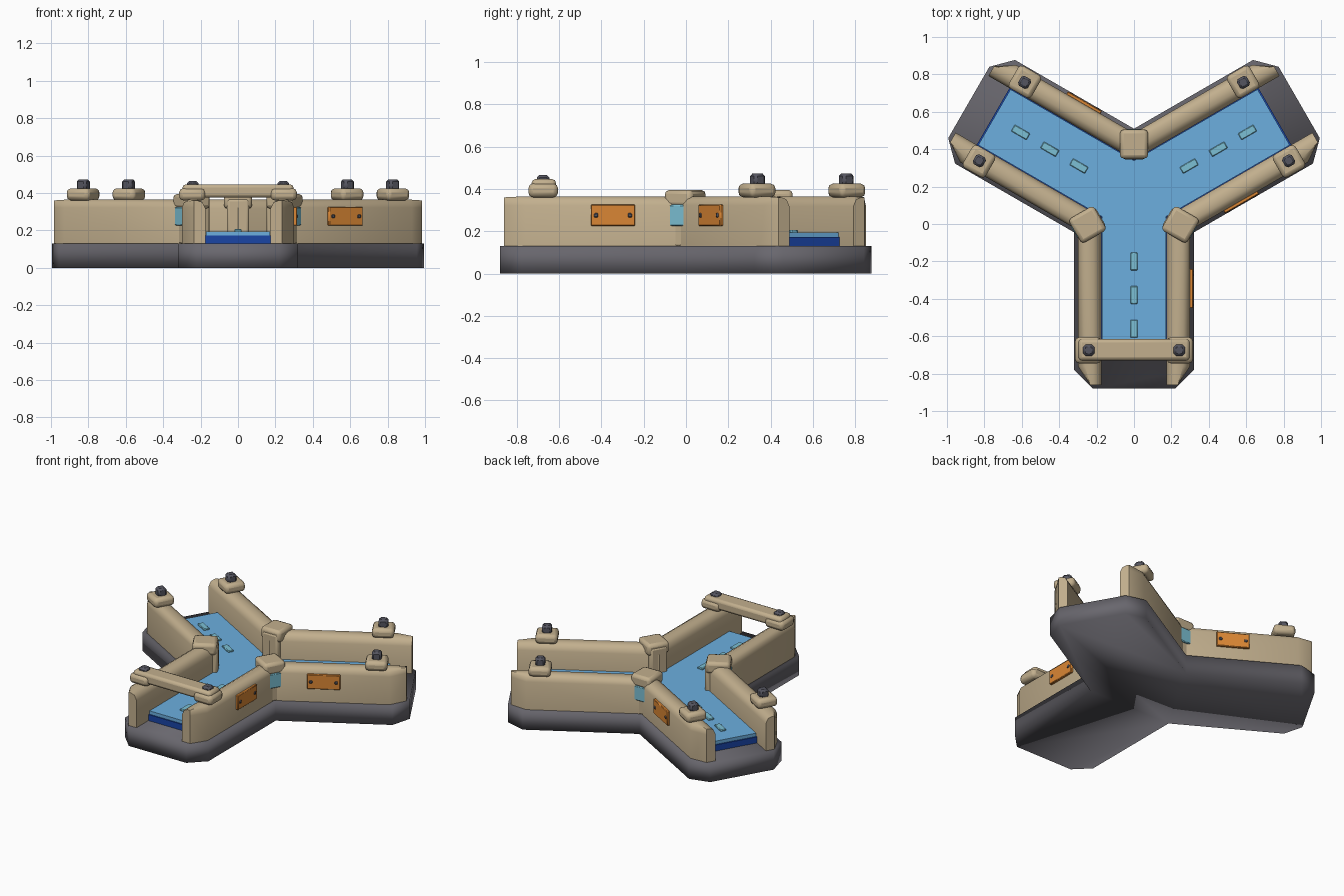
import bpy, bmesh, math
from mathutils import Matrix, Vector

if "Cube" in bpy.data.objects:
    bpy.data.objects.remove(bpy.data.objects["Cube"])

HUB = Vector((0, 0.14, 0))
ARMS = [math.radians(a) for a in (-90, 30, 150)]
T60 = math.tan(math.radians(60))


def material(name, rgb):
    m = bpy.data.materials.new(name)
    m.diffuse_color = (*rgb, 1)
    m.use_nodes = True
    m.node_tree.nodes["Principled BSDF"].inputs["Base Color"].default_value = m.diffuse_color
    return m


TAN = material("sand_tan", (0.54, 0.43, 0.27))
GREY = material("slate_grey", (0.14, 0.135, 0.155))
BOLT = material("bolt_grey", (0.09, 0.09, 0.115))
SKY = material("light_blue", (0.15, 0.43, 0.74))
NAVY = material("deep_blue", (0.01, 0.058, 0.376))
CYAN = material("pale_cyan", (0.20, 0.53, 0.66))
ORANGE = material("orange", (0.70, 0.24, 0.035))


def finish(bm, name, mat, angle=40, bevel=0.0, segments=2):
    bmesh.ops.recalc_face_normals(bm, faces=bm.faces)
    me = bpy.data.meshes.new(name)
    bm.to_mesh(me)
    bm.free()
    ob = bpy.data.objects.new(name, me)
    bpy.context.collection.objects.link(ob)
    me.materials.append(mat)
    if bevel:
        b = ob.modifiers.new("bevel", 'BEVEL')
        b.width, b.segments, b.limit_method = bevel, segments, 'ANGLE'
    bpy.ops.object.select_all(action='DESELECT')
    ob.select_set(True)
    bpy.context.view_layer.objects.active = ob
    if angle >= 180:
        bpy.ops.object.shade_smooth()
    else:
        bpy.ops.object.shade_smooth_by_angle(angle=math.radians(angle))
    return ob


def frame(angle):
    # local x runs out along the arm, local y to its left
    return Matrix.Translation(HUB) @ Matrix.Rotation(angle, 4, 'Z')


def box(name, mat, angle, u, v, z, bevel=0.0, segments=2):
    # box between (min, max) ranges in the arm frame
    bm = bmesh.new()
    bmesh.ops.create_cube(bm, size=1)
    for p in bm.verts:
        p.co = Vector([r[0] + (c + 0.5) * (r[1] - r[0]) for c, r in zip(p.co, (u, v, z))])
    bm.transform(frame(angle))
    return finish(bm, name, mat, bevel=bevel, segments=segments)


def around(c, size):
    return (c - size / 2, c + size / 2)


def y_slab(name, mat, w, length, chamfer, z0, z1, angle):
    # three-armed slab
    bm = bmesh.new()
    ring = []
    for a in ARMS:
        pts = [(w / T60, -w)]
        if chamfer:
            pts += [(length - chamfer, -w), (length, chamfer - w),
                    (length, w - chamfer), (length - chamfer, w)]
        else:
            pts += [(length, -w), (length, w)]
        ring += [bm.verts.new(frame(a) @ Vector((u, v, z0))) for u, v in pts]
    face = bm.faces.new(ring)
    top = bmesh.ops.extrude_face_region(bm, geom=[face])
    bmesh.ops.translate(bm, vec=(0, 0, z1 - z0),
                        verts=[g for g in top["geom"] if isinstance(g, bmesh.types.BMVert)])
    return finish(bm, name, mat, angle)


# base and floor
y_slab("base", GREY, 0.32, 1.02, 0.10, 0.0, 0.13, 180)
y_slab("floor_bed", NAVY, 0.178, 0.87, 0, 0.125, 0.172, 40)
y_slab("floor_top", SKY, 0.172, 0.862, 0, 0.172, 0.195, 40)

# wall cross-section: distance from arm axis, height
PROFILE = [(0.30, 0.12), (0.30, 0.322), (0.288, 0.35), (0.262, 0.365),
           (0.218, 0.365), (0.19, 0.35), (0.175, 0.318), (0.175, 0.12)]


def wall(angle, side):
    bm = bmesh.new()
    rings = []
    for k in range(3):
        row = []
        for v, z in PROFILE:
            u = (v / T60, 0.90, 1.0)[k]
            if k == 2:
                v = min(v, 0.235)
                z = min(z, 0.36)
            row.append(bm.verts.new(frame(angle) @ Vector((u, side * v, z))))
        rings.append(row)
    n = len(PROFILE)
    for a, b in zip(rings, rings[1:]):
        for i in range(n):
            j = (i + 1) % n
            bm.faces.new((a[i], a[j], b[j], b[i]))
    bm.faces.new(rings[0])
    bm.faces.new(rings[-1])
    bmesh.ops.remove_doubles(bm, verts=bm.verts, dist=0.0005)
    finish(bm, "wall", TAN, 45)


for i, a in enumerate(ARMS):
    for s in (-1, 1):
        wall(a, s)
        # bolted pad on the wall end
        box("wall_pad", TAN, a, around(0.815, 0.14), around(s * 0.245, 0.14), (0.36, 0.425), 0.022)
        top = 0.465 if i == 0 else 0.472
        box("pad_bolt", BOLT, a, around(0.815, 0.06), around(s * 0.242, 0.06), (0.41, top), 0.012, 1)
    # floor dashes
    for u in (0.34, 0.52, 0.70):
        box("floor_dash", CYAN, a, around(u, 0.095), around(0, 0.04), (0.19, 0.206), 0.004, 1)
    # orange side plate with rivets
    s = 1 if i == 0 else -1
    box("side_plate", ORANGE, a, around(0.485, 0.21), around(s * 0.306, 0.02), (0.225, 0.325), 0.004, 1)
    for du in (-0.08, 0.08):
        box("plate_rivet", BOLT, a, around(0.485 + du, 0.02), around(s * 0.314, 0.014),
            (0.265, 0.285), 0.004, 1)
    # corner post, cap and cyan panel between neighbouring arms
    b = a + math.radians(60)
    box("corner_post", TAN, b, (0.205, 0.33), around(0, 0.12), (0.12, 0.37), 0.015)
    box("corner_pillar", TAN, b, (0.30, 0.355), around(0, 0.07), (0.13, 0.36), 0.008)
    box("corner_cap", TAN, b, around(0.287, 0.155), around(0, 0.15), (0.315, 0.395), 0.02)
    box("corner_panel", CYAN, b, (0.33, 0.368), around(0, 0.088), (0.225, 0.325), 0.005, 1)

# crossbar over the front arm
box("crossbar", TAN, ARMS[0], around(0.812, 0.115), (-0.297, 0.297), (0.375, 0.446), 0.018)
